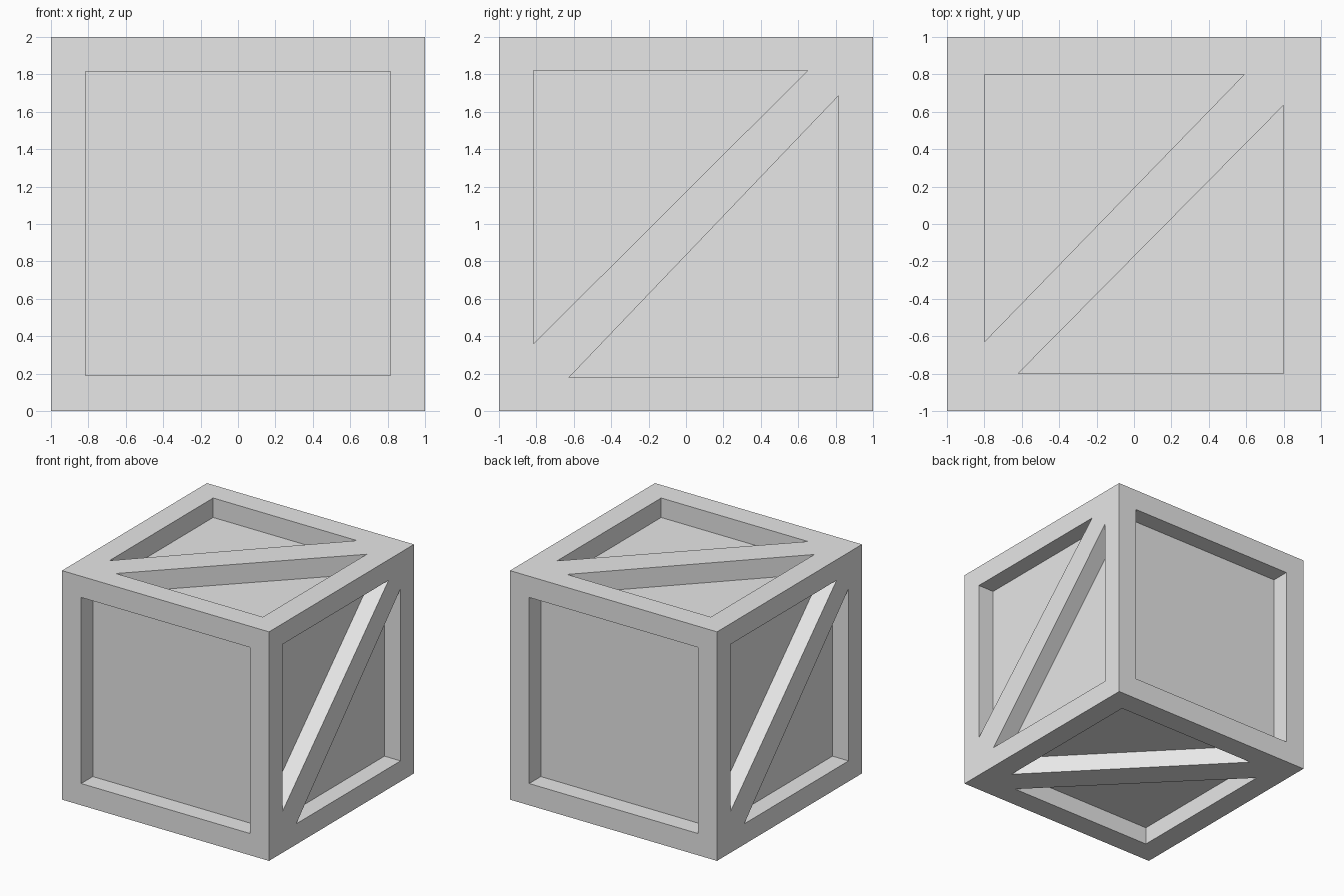
import bpy
import bmesh
from math import pi
from mathutils import Matrix, Vector

default = bpy.data.objects.get("Cube")
if default:
    bpy.data.objects.remove(default, do_unlink=True)

grey = bpy.data.materials.new("light_grey")
grey.use_nodes = True
color = (0.8, 0.8, 0.8, 1)
grey.diffuse_color = color
grey.node_tree.nodes["Principled BSDF"].inputs["Base Color"].default_value = color


def make_object(name, bm):
    bmesh.ops.recalc_face_normals(bm, faces=bm.faces)
    mesh = bpy.data.meshes.new(name)
    bm.to_mesh(mesh)
    bm.free()
    mesh.materials.append(grey)
    obj = bpy.data.objects.new(name, mesh)
    bpy.context.collection.objects.link(obj)
    return obj


def add_pocket(bm, outline, depth, turn):
    """Prism sunk from the top of a centred cube, then turned to its side."""
    low = [bm.verts.new((x, y, 1 - depth)) for x, y in outline]
    made = bmesh.ops.extrude_face_region(bm, geom=[bm.faces.new(low)])
    high = [v for v in made["geom"] if isinstance(v, bmesh.types.BMVert)]
    bmesh.ops.translate(bm, verts=high, vec=(0, 0, depth + 0.1))
    lift = Matrix.Translation((0, 0, 1))
    bmesh.ops.transform(bm, matrix=lift @ turn, verts=low + high)


# Recess outlines: plain square, and the two triangles beside each brace
S, T = 0.815, 0.8
square = [(-S, -S + 0.005), (S, -S + 0.005), (S, S), (-S, S)]
side_triangles = [
    [(-S, -0.64), (0.65, 0.82), (-S, 0.82)],
    [(-0.625, -0.82), (S, -0.82), (S, 0.685)],
]
top_triangles = [
    [(-T, -0.63), (0.59, T), (-T, T)],
    [(-0.62, -T), (T, -T), (T, 0.635)],
]

# Turns that take the top face to each other side
to_front = Matrix.Rotation(pi / 2, 4, "X")
to_right = Matrix.Rotation(pi / 2, 4, "Z") @ to_front
half_turn = Matrix.Rotation(pi, 4, "Z")
to_bottom = Matrix.Rotation(pi, 4, "Y")

# Cutter with every recess
bm = bmesh.new()
for spin in (Matrix.Identity(4), half_turn):
    add_pocket(bm, square, 0.16, spin @ to_front)
    for tri in side_triangles:
        add_pocket(bm, tri, 0.155, spin @ to_right)
for tri in top_triangles:
    add_pocket(bm, tri, 0.17, Matrix.Identity(4))
    add_pocket(bm, tri, 0.155, to_bottom)
cutter = make_object("recess_cutter", bm)
cutter.hide_render = True

# Crate body with frame, panels and diagonal braces
bm = bmesh.new()
bmesh.ops.create_cube(bm, size=2, matrix=Matrix.Translation(Vector((0, 0, 1))))
crate = make_object("crate", bm)
cut = crate.modifiers.new("recesses", "BOOLEAN")
cut.operation = "DIFFERENCE"
cut.solver = "EXACT"
cut.object = cutter

# Keep the finished mesh and drop the helper
graph = bpy.context.evaluated_depsgraph_get()
finished = bpy.data.meshes.new_from_object(crate.evaluated_get(graph))
crate.modifiers.clear()
crate.data = finished
bpy.data.objects.remove(cutter, do_unlink=True)
